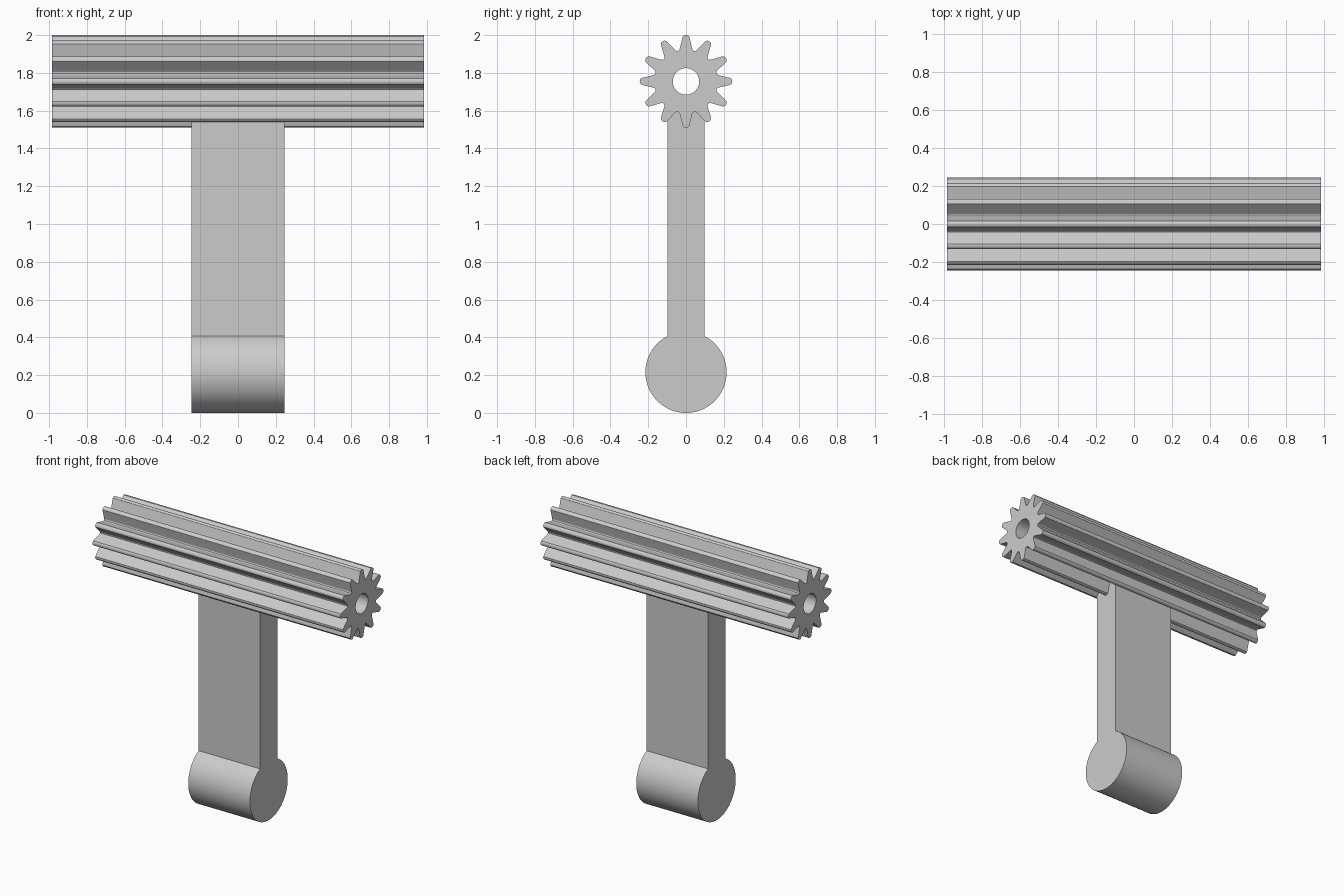
import bpy
import bmesh
from math import sin, cos, asin, pi, radians

cube = bpy.data.objects.get("Cube")
if cube:
    bpy.data.objects.remove(cube)

grey = bpy.data.materials.new("light_grey")
grey.use_nodes = True
colour = (0.6, 0.6, 0.6, 1)
grey.diffuse_color = colour
grey.node_tree.nodes["Principled BSDF"].inputs["Base Color"].default_value = colour


def extrude_profile(name, outer, half_length, inner=None):
    """Sweep a (y, z) outline along x; inner is a matching hole outline."""
    bm = bmesh.new()

    def ring(points, x):
        return [bm.verts.new((x, y, z)) for y, z in points]

    def bridge(a, b):
        n = len(a)
        for i in range(n):
            j = (i + 1) % n
            bm.faces.new((a[i], a[j], b[j], b[i]))

    left, right = ring(outer, half_length), ring(outer, -half_length)
    bridge(left, right)
    if inner:
        hole_left, hole_right = ring(inner, half_length), ring(inner, -half_length)
        bridge(hole_left, hole_right)
        bridge(left, hole_left)
        bridge(right, hole_right)
    else:
        bm.faces.new(left)
        bm.faces.new(right)
    bmesh.ops.recalc_face_normals(bm, faces=bm.faces)
    mesh = bpy.data.meshes.new(name)
    bm.to_mesh(mesh)
    bm.free()
    mesh.materials.append(grey)
    obj = bpy.data.objects.new(name, mesh)
    bpy.context.collection.objects.link(obj)
    bpy.ops.object.select_all(action="DESELECT")
    obj.select_set(True)
    bpy.context.view_layer.objects.active = obj
    bpy.ops.object.shade_smooth_by_angle(angle=radians(30))
    return obj


def polar(radius, angle, z):
    return radius * cos(angle), z + radius * sin(angle)


# Long toothed roller with a round bore
TEETH, GEAR_Z, BORE = 12, 1.755, 0.07
half_tooth = [(2, 0.244), (3.8, 0.239), (4.8, 0.23), (10.5, 0.178), (12.5, 0.169)]
tooth = [(-a, r) for a, r in reversed(half_tooth)] + [(0, 0.245)] + half_tooth + [(15, 0.166)]
gear_polar = [(radians(360 / TEETH * k + a), r) for k in range(TEETH) for a, r in tooth]
extrude_profile("toothed_roller",
                [polar(r, a, GEAR_Z) for a, r in gear_polar], 0.985,
                [polar(BORE, a, GEAR_Z) for a, r in gear_polar])

# Flat stem flowing into a round foot
FOOT_R, STEM_Y, STEM_TOP, STEPS = 0.215, 0.098, 1.62, 64
start = pi / 2 + asin(STEM_Y / FOOT_R)
sweep = 2 * pi - 2 * asin(STEM_Y / FOOT_R)
arc = [polar(FOOT_R, start + sweep * i / STEPS, FOOT_R) for i in range(STEPS + 1)]
extrude_profile("stem_and_foot", arc + [(STEM_Y, STEM_TOP), (-STEM_Y, STEM_TOP)], 0.245)
